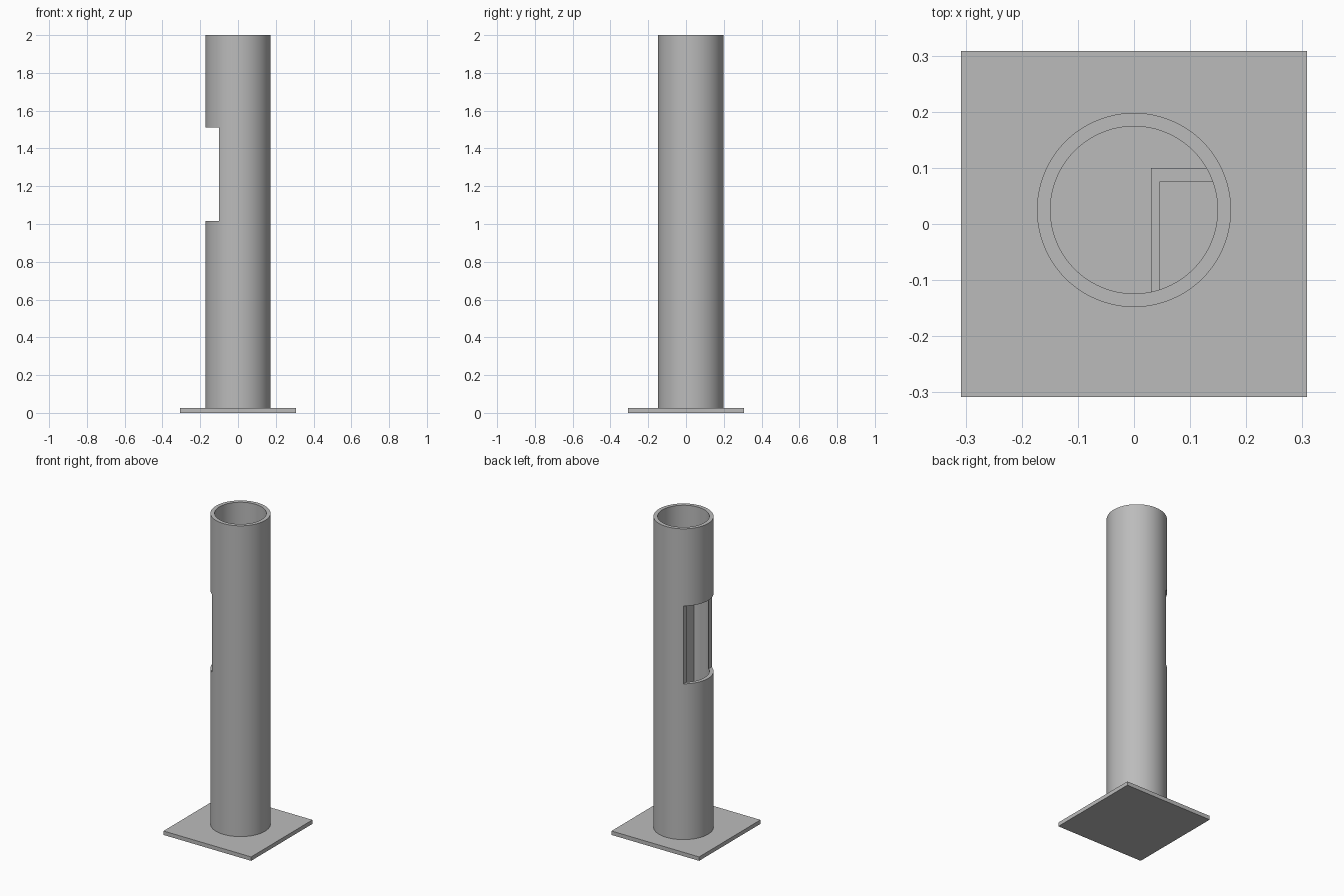
import bpy

cube = bpy.data.objects.get("Cube")
if cube:
    bpy.data.objects.remove(cube, do_unlink=True)

grey = bpy.data.materials.new("plain_grey")
grey.use_nodes = True
grey.diffuse_color = (0.5, 0.5, 0.5, 1)
grey.node_tree.nodes["Principled BSDF"].inputs["Base Color"].default_value = (0.5, 0.5, 0.5, 1)

TUBE_Y = 0.025
PLATE_TOP = 0.025
TOP = 2.0
OUTER, INNER = 0.173, 0.149


def finish(name):
    ob = bpy.context.object
    ob.name = ob.data.name = name
    ob.data.materials.append(grey)
    return ob


def box(name, low, high):
    """Box between two opposite corners."""
    mid = [(a + b) / 2 for a, b in zip(low, high)]
    bpy.ops.mesh.primitive_cube_add(size=1, location=mid)
    bpy.context.object.scale = [b - a for a, b in zip(low, high)]
    bpy.ops.object.transform_apply(location=False, rotation=False, scale=True)
    return finish(name)


def cylinder(name, radius, z0, z1):
    bpy.ops.mesh.primitive_cylinder_add(vertices=96, radius=radius, depth=z1 - z0,
                                        location=(0, TUBE_Y, (z0 + z1) / 2))
    return finish(name)


def cut(target, cutter):
    """Subtract the cutter from the target, then discard it."""
    cutter.hide_render = True
    bpy.context.view_layer.objects.active = target
    mod = target.modifiers.new("cut", 'BOOLEAN')
    mod.operation = 'DIFFERENCE'
    mod.solver = 'EXACT'
    mod.object = cutter
    bpy.ops.object.modifier_apply(modifier=mod.name)
    bpy.data.objects.remove(cutter, do_unlink=True)


# Square base plate
box("base_plate", (-0.308, -0.308, 0), (0.308, 0.308, PLATE_TOP))

# Hollow post with a flat-cut window on the right side
post = cylinder("post_tube", OUTER, PLATE_TOP, TOP)
cut(post, cylinder("bore_cutter", INNER, PLATE_TOP - 0.1, TOP + 0.1))
cut(post, box("window_cutter", (-0.3, -0.3, 1.015), (-0.1, 0.3, 1.51)))
bpy.ops.object.select_all(action='DESELECT')
post.select_set(True)
bpy.context.view_layer.objects.active = post
bpy.ops.object.shade_smooth_by_angle(angle=0.6)

# L-shaped partition inside the post, its ends set into the tube wall
box("partition_long", (0.03, -0.132, PLATE_TOP), (0.045, 0.1, 1.51))
box("partition_short", (0.045, 0.075, PLATE_TOP), (0.145, 0.1, 1.51))
